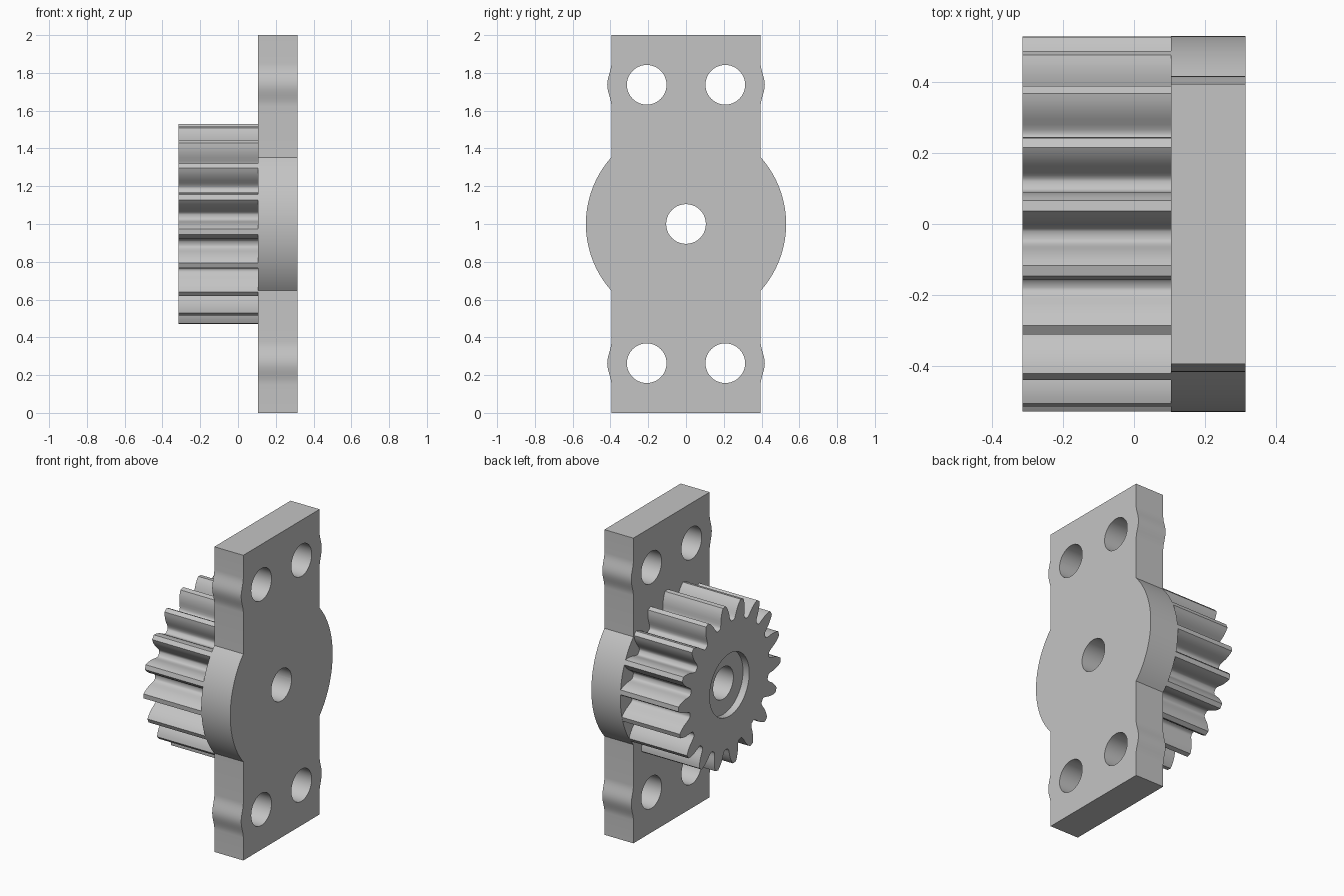
import bpy, bmesh
from math import sin, cos, pi, radians, sqrt, asin, atan2

cube = bpy.data.objects.get("Cube")
if cube:
    bpy.data.objects.remove(cube, do_unlink=True)

grey = bpy.data.materials.new("plain grey")
grey.use_nodes = True
colour = (0.55, 0.55, 0.55, 1)
grey.diffuse_color = colour
grey.node_tree.nodes["Principled BSDF"].inputs["Base Color"].default_value = colour

MID = 1.0            # height of the gear axis
X_GEAR, X_JOIN, X_PLATE = -0.315, 0.105, 0.315
R = 0.53             # gear tip and plate lobe radius


def prism(name, outline, x0, x1):
    """Extrude a (y, z) outline along x."""
    bm = bmesh.new()
    face = bm.faces.new([bm.verts.new((x0, y, z)) for y, z in outline])
    ext = bmesh.ops.extrude_face_region(bm, geom=[face], use_keep_orig=True)
    verts = [g for g in ext["geom"] if isinstance(g, bmesh.types.BMVert)]
    bmesh.ops.translate(bm, verts=verts, vec=(x1 - x0, 0, 0))
    bmesh.ops.recalc_face_normals(bm, faces=bm.faces[:])
    mesh = bpy.data.meshes.new(name)
    bm.to_mesh(mesh)
    bm.free()
    obj = bpy.data.objects.new(name, mesh)
    bpy.context.collection.objects.link(obj)
    mesh.materials.append(grey)
    return obj


def circle(y, z, r, n=48):
    return [(y + r * cos(2 * pi * i / n), z + r * sin(2 * pi * i / n)) for i in range(n)]


def drill(obj, y, z, r, x0, x1):
    """Cut a round hole along x, then drop the cutter."""
    cutter = prism("hole_cutter", circle(y, z, r), x0, x1)
    cutter.hide_render = True
    mod = obj.modifiers.new("hole", "BOOLEAN")
    mod.operation, mod.solver, mod.object = "DIFFERENCE", "EXACT", cutter
    bpy.context.view_layer.objects.active = obj
    bpy.ops.object.modifier_apply(modifier=mod.name)
    bpy.data.objects.remove(cutter, do_unlink=True)


def finish(obj):
    bpy.ops.object.select_all(action="DESELECT")
    obj.select_set(True)
    bpy.context.view_layer.objects.active = obj
    bpy.ops.object.shade_smooth_by_angle(angle=radians(30))


# Mounting plate: straight sides, a central round lobe, a soft bulge by each hole
HALF, HOLE_Y, HOLE_Z = 0.395, 0.208, 0.737
side = [(HALF, 0.0)]


def bulge(zc):
    return [(HALF + 0.022 * cos(pi * i / 16) ** 2, zc + 0.115 * i / 8) for i in range(-8, 9)]


lobe = asin(sqrt(R * R - HALF * HALF) / R)
side += bulge(MID - HOLE_Z)
side += [(R * cos(lobe * i / 16), MID + R * sin(lobe * i / 16)) for i in range(-16, 17)]
side += bulge(MID + HOLE_Z)
side.append((HALF, 2.0))
plate = prism("mounting_plate", side + [(-y, z) for y, z in reversed(side)], X_JOIN, X_PLATE)
for sy in (-1, 1):
    for sz in (-1, 1):
        drill(plate, sy * HOLE_Y, MID + sz * HOLE_Z, 0.105, 0, 0.5)
drill(plate, 0, MID, 0.105, 0, 0.5)
finish(plate)

# Spur gear: one tooth as (radius, half width), mirrored and repeated
TEETH, PHASE = 18, radians(5.6)
flank = [(0.411, 0.061), (0.415, 0.055), (0.424, 0.050), (0.440, 0.0465),
         (0.458, 0.044), (0.477, 0.040), (0.495, 0.034), (0.513, 0.026), (R, 0.015)]
tooth = [(r, -w) for r, w in flank] + [(r, w) for r, w in reversed(flank)]
outline = []
for k in range(TEETH):
    for r, w in tooth:
        a = PHASE + 2 * pi * k / TEETH + atan2(w, sqrt(r * r - w * w))
        outline.append((r * sin(a), MID + r * cos(a)))
gear = prism("spur_gear", outline, X_GEAR, X_JOIN)
drill(gear, 0, MID, 0.205, X_GEAR - 0.1, X_GEAR + 0.045)   # shallow recess
drill(gear, 0, MID, 0.105, -0.5, 0.5)                      # shaft bore
finish(gear)
